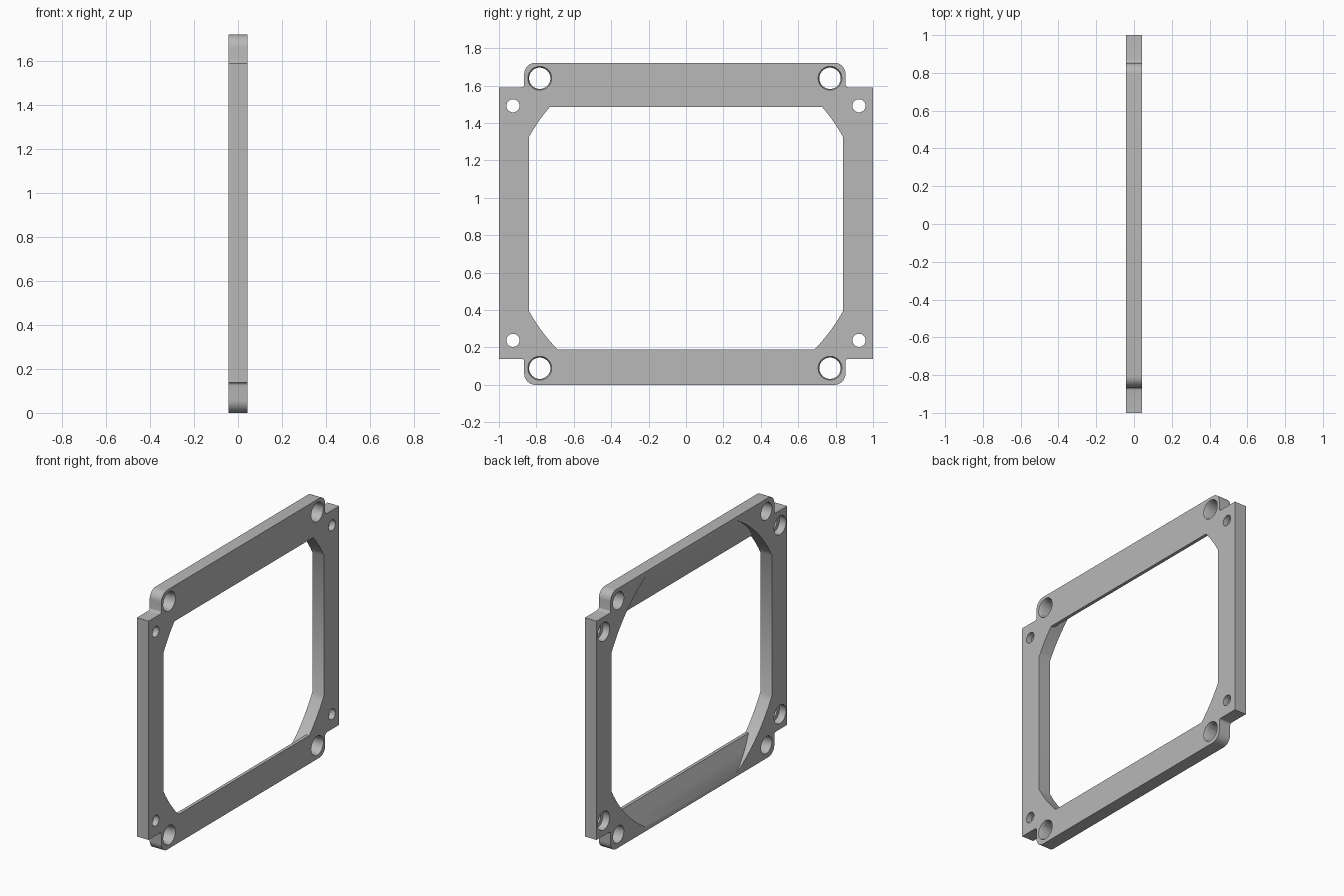
import bpy, bmesh, math
from mathutils import Matrix, Vector

cube = bpy.data.objects.get("Cube")
if cube:
    bpy.data.objects.remove(cube, do_unlink=True)

HALF = 0.043       # half thickness along x
TOP = 1.722
EAR_MID = -0.006   # the ears sit slightly off centre

grey = bpy.data.materials.new("light_grey")
grey.use_nodes = True
grey.diffuse_color = (0.48, 0.48, 0.48, 1)
grey.node_tree.nodes["Principled BSDF"].inputs["Base Color"].default_value = (0.48, 0.48, 0.48, 1)


def prism(name, points, offset):
    """Extrude a closed outline of 3D points along an offset."""
    bm = bmesh.new()
    face = bm.faces.new([bm.verts.new(p) for p in points])
    ext = bmesh.ops.extrude_face_region(bm, geom=[face])
    moved = [v for v in ext["geom"] if isinstance(v, bmesh.types.BMVert)]
    bmesh.ops.translate(bm, verts=moved, vec=Vector(offset))
    bmesh.ops.recalc_face_normals(bm, faces=bm.faces)
    return finish(name, bm)


def cone(name, y, z, x0, x1, r0, r1, sides=48):
    """Round cutter along x, radius r0 at x0 and r1 at x1."""
    bm = bmesh.new()
    place = Matrix.Translation(((x0 + x1) / 2, y, z)) @ Matrix.Rotation(math.pi / 2, 4, 'Y')
    bmesh.ops.create_cone(bm, cap_ends=True, segments=sides, radius1=r0,
                          radius2=r1, depth=x1 - x0, matrix=place)
    return finish(name, bm)


def finish(name, bm):
    mesh = bpy.data.meshes.new(name)
    bm.to_mesh(mesh)
    bm.free()
    mesh.materials.append(grey)
    obj = bpy.data.objects.new(name, mesh)
    bpy.context.collection.objects.link(obj)
    return obj


def cut(obj, cutter, operation='DIFFERENCE'):
    """Apply a boolean and remove its cutter."""
    mod = obj.modifiers.new("cut", 'BOOLEAN')
    mod.operation, mod.solver, mod.object = operation, 'EXACT', cutter
    bpy.context.view_layer.objects.active = obj
    bpy.ops.object.modifier_apply(modifier=mod.name)
    bpy.data.objects.remove(cutter, do_unlink=True)


def arc(cy, cz, r, a0, a1, steps=8):
    angles = [math.radians(a0 + (a1 - a0) * i / steps) for i in range(steps + 1)]
    return [(cy + r * math.cos(a), cz + r * math.sin(a)) for a in angles]


# Outer outline: side shoulders with rounded ears above and below
def corner(sy, upper):
    ear, shoulder, end = 0.859, 0.726, TOP / 2
    pts = [(1.0, shoulder)]
    pts += arc(ear + 0.015, shoulder + 0.015, 0.015, 270, 180, 4)
    pts += arc(ear - 0.06, end - 0.06, 0.06, 0, 90)
    sz = 1 if upper else -1
    mid_z = TOP / 2 + 0.004
    out = []
    for y, z in pts:
        yy = sy * y + (EAR_MID if y < 0.95 else 0)
        zz = TOP / 2 + sz * z if z > 0.75 else mid_z + sz * z
        out.append((-HALF, yy, zz))
    return out if sy == sz else out[::-1]


outline = corner(1, True) + corner(-1, True) + corner(-1, False) + corner(1, False)
frame = prism("mounting_frame", outline, (2 * HALF, 0, 0))

# Central opening: sloped top and bottom, straight sides, corners cut by a circle
lip = 0.021
section = [(0.1, 0.188), (lip, 0.188), (-HALF, 0.02), (-0.1, 0.02),
           (-0.1, 1.70), (-HALF, 1.70), (lip, 1.486), (0.1, 1.486)]
opening = prism("opening_cutter", [(x, -0.84, z) for x, z in section], (0, 1.68, 0))
cut(opening, cone("round_cutter", 0, 0.86, -0.2, 0.2, 0.96, 0.96, 128), 'INTERSECT')
cut(frame, opening)

# Corner holes: large ones flared on +x, small ones counterbored on -x
for sy in (-1, 1):
    for sz in (-1, 1):
        y, z = sy * 0.776 + EAR_MID, 0.864 + sz * 0.775
        cut(frame, cone("hole", y, z, -0.1, 0.1, 0.057, 0.057))
        cut(frame, cone("flare", y, z, HALF - 0.02, HALF + 0.002, 0.056, 0.0645))
        y, z = sy * 0.925, 0.865 + sz * 0.627
        cut(frame, cone("small_hole", y, z, -0.1, 0.1, 0.035, 0.035))
        cut(frame, cone("counterbore", y, z, -0.1, 0.005, 0.062, 0.062))

bpy.ops.object.select_all(action='DESELECT')
frame.select_set(True)
bpy.context.view_layer.objects.active = frame
bpy.ops.object.shade_smooth_by_angle(angle=math.radians(30))
